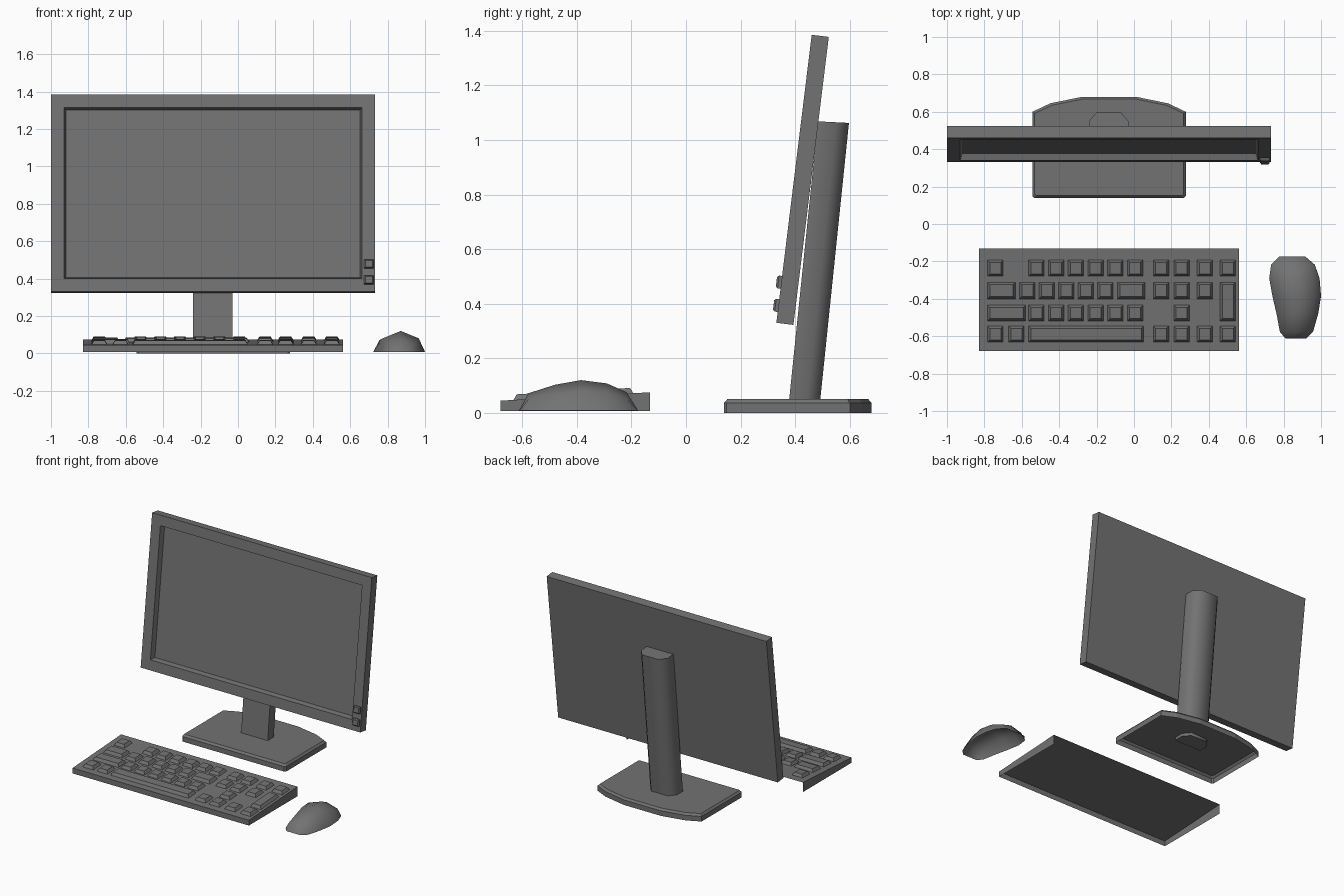
import bpy, bmesh, math
from mathutils import Matrix, Vector

if "Cube" in bpy.data.objects:
    bpy.data.objects.remove(bpy.data.objects["Cube"])

dark = bpy.data.materials.new("dark_plastic")
dark.diffuse_color = (0.17, 0.17, 0.17, 1)
dark.use_nodes = True
dark.node_tree.nodes["Principled BSDF"].inputs["Base Color"].default_value = dark.diffuse_color


def finish(name, bm, smooth=None):
    bmesh.ops.recalc_face_normals(bm, faces=bm.faces)
    mesh = bpy.data.meshes.new(name)
    bm.to_mesh(mesh)
    bm.free()
    mesh.materials.append(dark)
    ob = bpy.data.objects.new(name, mesh)
    bpy.context.collection.objects.link(ob)
    if smooth:
        bpy.context.view_layer.objects.active = ob
        ob.select_set(True)
        bpy.ops.object.shade_smooth_by_angle(angle=math.radians(smooth))
        ob.select_set(False)
    return ob


def loft(bm, rings, closed=True, cap_start=False, cap_end=False):
    rows = [[bm.verts.new(p) for p in r] for r in rings]
    n = len(rows[0])
    for a, b in zip(rows, rows[1:]):
        for i in range(n if closed else n - 1):
            j = (i + 1) % n
            bm.faces.new((a[i], a[j], b[j], b[i]))
    if cap_start:
        bm.faces.new(rows[0])
    if cap_end:
        bm.faces.new(rows[-1])


def rect(x0, x1, y0, y1, zf):
    return [(x, y, zf(y)) for x, y in ((x0, y0), (x1, y0), (x1, y1), (x0, y1))]


# Monitor: tilted slab with a sunken screen
tilt = Matrix.Translation((0, 0.331, 0.33)) @ Matrix.Rotation(math.radians(-7), 4, 'X')
W0, W1, H, D = -1.0, 0.733, 1.063, 0.063
bm = bmesh.new()
bmesh.ops.create_cube(bm, size=1)
for v in bm.verts:
    v.co = Vector((W0 + (v.co.x + .5) * (W1 - W0), (v.co.y + .5) * D, (v.co.z + .5) * H))
bm.normal_update()
front = min(bm.faces, key=lambda f: f.calc_center_median().y)
for thickness, depth in ((0.071, 0), (0.01, -0.035)):
    bmesh.ops.inset_region(bm, faces=[front], thickness=thickness, depth=depth,
                           use_even_offset=True)
finish("monitor", bm).matrix_world = tilt

# Two tapered buttons on the bezel
bm = bmesh.new()
for z0 in (0.04, 0.126):
    def ring(i, y):
        return [(0.675 + i, y, z0 + i), (0.725 - i, y, z0 + i),
                (0.725 - i, y, z0 + .047 - i), (0.675 + i, y, z0 + .047 - i)]
    loft(bm, [ring(0, 0.002), ring(0, -0.011), ring(0.006, -0.018)], cap_end=True)
finish("monitor_buttons", bm).matrix_world = tilt

# Stand column: chamfered section leaning back
section = [(-0.24, 0.378), (-0.03, 0.378), (-0.03, 0.445),
           (-0.07, 0.492), (-0.20, 0.492), (-0.24, 0.445)]
bm = bmesh.new()
loft(bm, [[(x, y - 0.002, 0.03) for x, y in section],
          [(x, y + 0.105, 1.068 - 0.05 * (y - 0.378)) for x, y in section]],
     cap_start=True, cap_end=True)
finish("stand_column", bm, 60)

# Stand base: open-bottomed plate with a bevelled top edge
half = [(0.40, 0.139), (0.41, 0.149), (0.41, 0.60), (0.315, 0.645), (0.145, 0.68)]
outline = half + [(-x, y) for x, y in reversed(half)]


def base_ring(s, z):
    return [(-0.133 + x * (1 - s / 0.41), 0.41 + (y - 0.41) * (1 - s / 0.27), z)
            for x, y in outline]


bm = bmesh.new()
loft(bm, [base_ring(0, 0), base_ring(0, 0.036), base_ring(0.012, 0.05)], cap_end=True)
finish("stand_base", bm)


# Keyboard case: sloped deck with front and side walls
def deck(y):
    return 0.045 + (y + 0.675) * 0.056


KX0, KX1, KY0, KY1 = -0.83, 0.562, -0.68, -0.132
bm = bmesh.new()
path = [(KX0, KY1), (KX0, KY0), (KX1, KY0), (KX1, KY1)]
loft(bm, [[(x, y, 0.007) for x, y in path], [(x, y, deck(y)) for x, y in path]],
     closed=False, cap_end=True)
finish("keyboard_case", bm)

# Keys: (left, right) spans per row
KW = 0.083
cols = [-0.563 + 0.1055 * i for i in range(6)]
pad = [0.103, 0.213, 0.337, 0.46]


def std(xs):
    return [(x, x + KW) for x in xs]


rows = [
    (-0.279, -0.193, std([-0.783] + cols + pad)),
    (-0.400, -0.312, [(-0.783, -0.634), (-0.088, 0.058)]
     + std([-0.612 + 0.1045 * i for i in range(5)] + pad[:3])),
    (-0.518, -0.434, [(-0.783, -0.58)] + std(cols + [pad[1]])),
    (-0.632, -0.546, [(-0.563, 0.052)] + std([-0.783, -0.67] + pad)),
    (-0.518, -0.312, std([pad[3]])),
]
bm = bmesh.new()
for y0, y1, spans in rows:
    for x0, x1 in spans:
        i = 0.012
        loft(bm, [rect(x0, x1, y0, y1, deck),
                  rect(x0 + i, x1 - i, y0 + i, y1 - i, lambda y: deck(y) + 0.02)],
             cap_end=True)
finish("keys", bm)

# Mouse: smooth open shell lofted front to back (y, left, right, height)
stations = [(-0.612, 0.81, 0.92, 0.0), (-0.577, 0.780, 0.957, 0.064),
            (-0.48, 0.762, 0.985, 0.095), (-0.385, 0.740, 1.0, 0.112),
            (-0.29, 0.723, 0.992, 0.10), (-0.218, 0.733, 0.967, 0.068),
            (-0.175, 0.775, 0.917, 0.0)]
profile = [(0, 0), (0.13, 0.65), (0.5, 1), (0.87, 0.65), (1, 0)]
bm = bmesh.new()
loft(bm, [[(l + (r - l) * u, y, 0.008 + h * w) for u, w in profile]
          for y, l, r, h in stations], closed=False)
finish("mouse", bm, 75)
